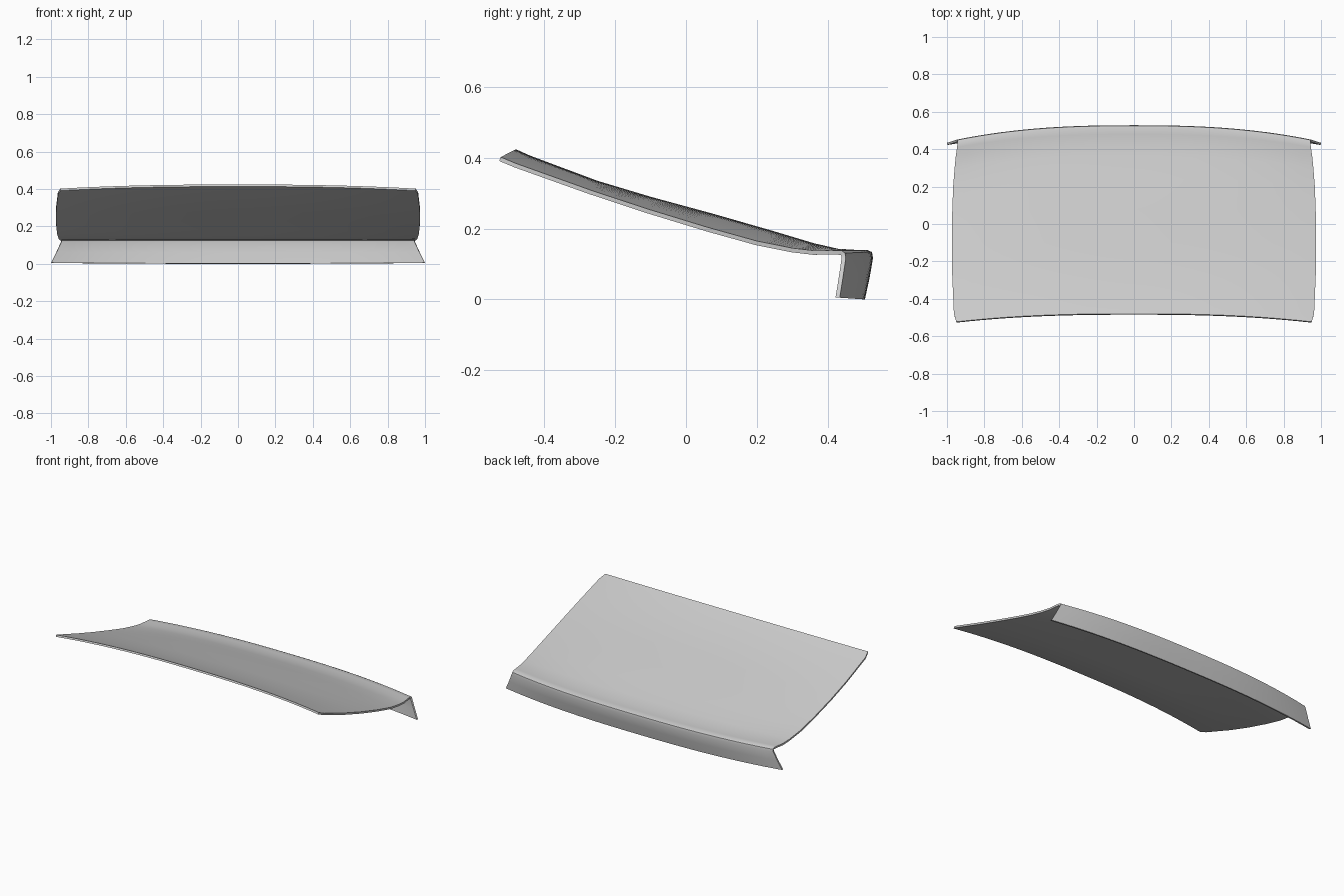
import bpy
import bmesh

cube = bpy.data.objects.get("Cube")
if cube:
    bpy.data.objects.remove(cube)

# One colour for the whole panel
paint = bpy.data.materials.new("light grey paint")
paint.use_nodes = True
colour = (0.6, 0.6, 0.6, 1)
paint.diffuse_color = colour
paint.node_tree.nodes["Principled BSDF"].inputs["Base Color"].default_value = colour

# Front-to-back stations: centre (y, z), side edge (y, z), half width
STATIONS = [
    (-0.48, 0.425, -0.523, 0.403, 0.95),
    (-0.44, 0.407, -0.48, 0.385, 0.963),
    (-0.25, 0.336, -0.27, 0.310, 0.972),
    (-0.10, 0.291, -0.11, 0.257, 0.974),
    (0.08, 0.242, 0.06, 0.205, 0.972),
    (0.24, 0.196, 0.20, 0.166, 0.967),
    (0.36, 0.160, 0.30, 0.146, 0.959),
    (0.43, 0.144, 0.36, 0.139, 0.953),
    (0.48, 0.141, 0.41, 0.140, 0.946),
    (0.513, 0.140, 0.439, 0.139, 0.943),
    (0.525, 0.135, 0.449, 0.132, 0.943),
    (0.528, 0.118, 0.451, 0.117, 0.947),
    (0.518, 0.060, 0.443, 0.062, 0.972),
    (0.505, 0.001, 0.434, 0.006, 1.0),
]
COLUMNS = 32

# Curved lid with its raised rear edge and folded-down lip
bm = bmesh.new()
rows = []
for cy, cz, ey, ez, half in STATIONS:
    row = []
    for j in range(COLUMNS + 1):
        t = 2 * j / COLUMNS - 1
        bow = abs(t) ** 2.5
        row.append(bm.verts.new((t * half, cy + (ey - cy) * bow, cz + (ez - cz) * bow)))
    rows.append(row)
for a, b in zip(rows, rows[1:]):
    for j in range(COLUMNS):
        bm.faces.new((a[j], a[j + 1], b[j + 1], b[j]))

mesh = bpy.data.meshes.new("lid_panel")
bm.to_mesh(mesh)
bm.free()
mesh.materials.append(paint)
lid = bpy.data.objects.new("lid_panel", mesh)
bpy.context.collection.objects.link(lid)

# Sheet thickness on the underside
shell = lid.modifiers.new("sheet thickness", "SOLIDIFY")
shell.thickness = 0.012
shell.offset = -1
shell.use_even_offset = True

bpy.context.view_layer.objects.active = lid
lid.select_set(True)
bpy.ops.object.modifier_apply(modifier=shell.name)
bpy.ops.object.shade_smooth_by_angle(angle=0.7)

# Rest the lip on the ground
low = min(v.co.z for v in lid.data.vertices)
for v in lid.data.vertices:
    v.co.z -= low
